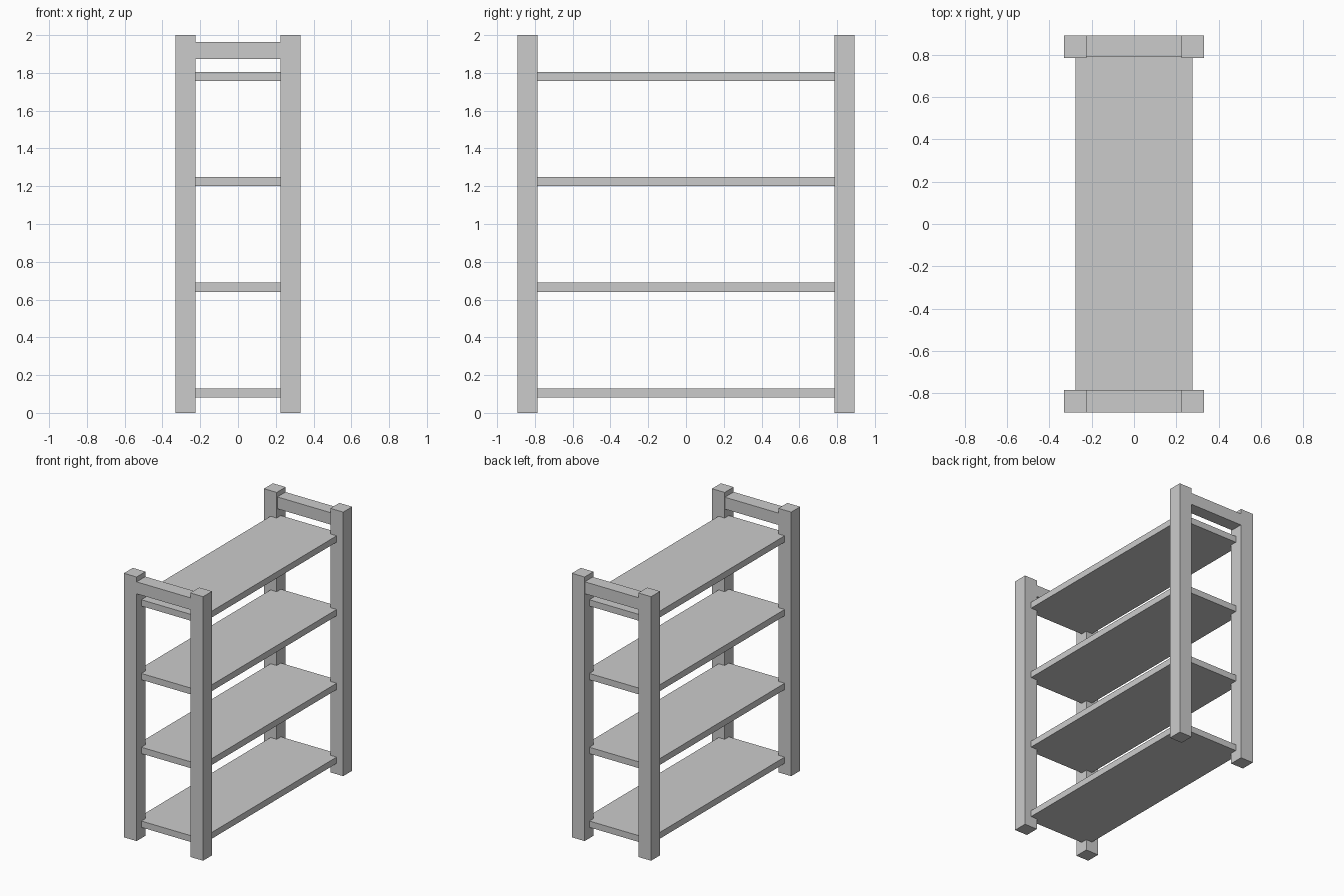
import bpy
import bmesh
from mathutils import Vector

if "Cube" in bpy.data.objects:
    bpy.data.objects.remove(bpy.data.objects["Cube"])


def box(name, lo, hi):
    """Box object spanning two opposite corners."""
    lo, hi = Vector(lo), Vector(hi)
    bm = bmesh.new()
    bmesh.ops.create_cube(bm, size=1)
    bmesh.ops.scale(bm, vec=hi - lo, verts=bm.verts)
    bmesh.ops.translate(bm, vec=(lo + hi) / 2, verts=bm.verts)
    mesh = bpy.data.meshes.new(name)
    bm.to_mesh(mesh)
    bm.free()
    obj = bpy.data.objects.new(name, mesh)
    bpy.context.collection.objects.link(obj)
    return obj


# Corner posts
X_IN, X_OUT = 0.225, 0.332
Y_IN, Y_OUT = 0.785, 0.892
for end, y0, y1 in (("front", -Y_OUT, -Y_IN), ("back", Y_IN, Y_OUT)):
    box(end + "_left_post", (-X_OUT, y0, 0), (-X_IN, y1, 2))
    box(end + "_right_post", (X_IN, y0, 0), (X_OUT, y1, 2))

# Top rails joining each pair of posts
box("front_rail", (-X_IN, -0.892, 1.873), (X_IN, -0.787, 1.963))
box("back_rail", (-X_IN, 0.793, 1.873), (X_IN, 0.89, 1.963))

# Shelves, let halfway into the posts
for i, z in enumerate((0.082, 0.641, 1.2, 1.758)):
    box(f"shelf_{i + 1}", (-0.277, -0.835, z), (0.277, 0.835, z + 0.048))
